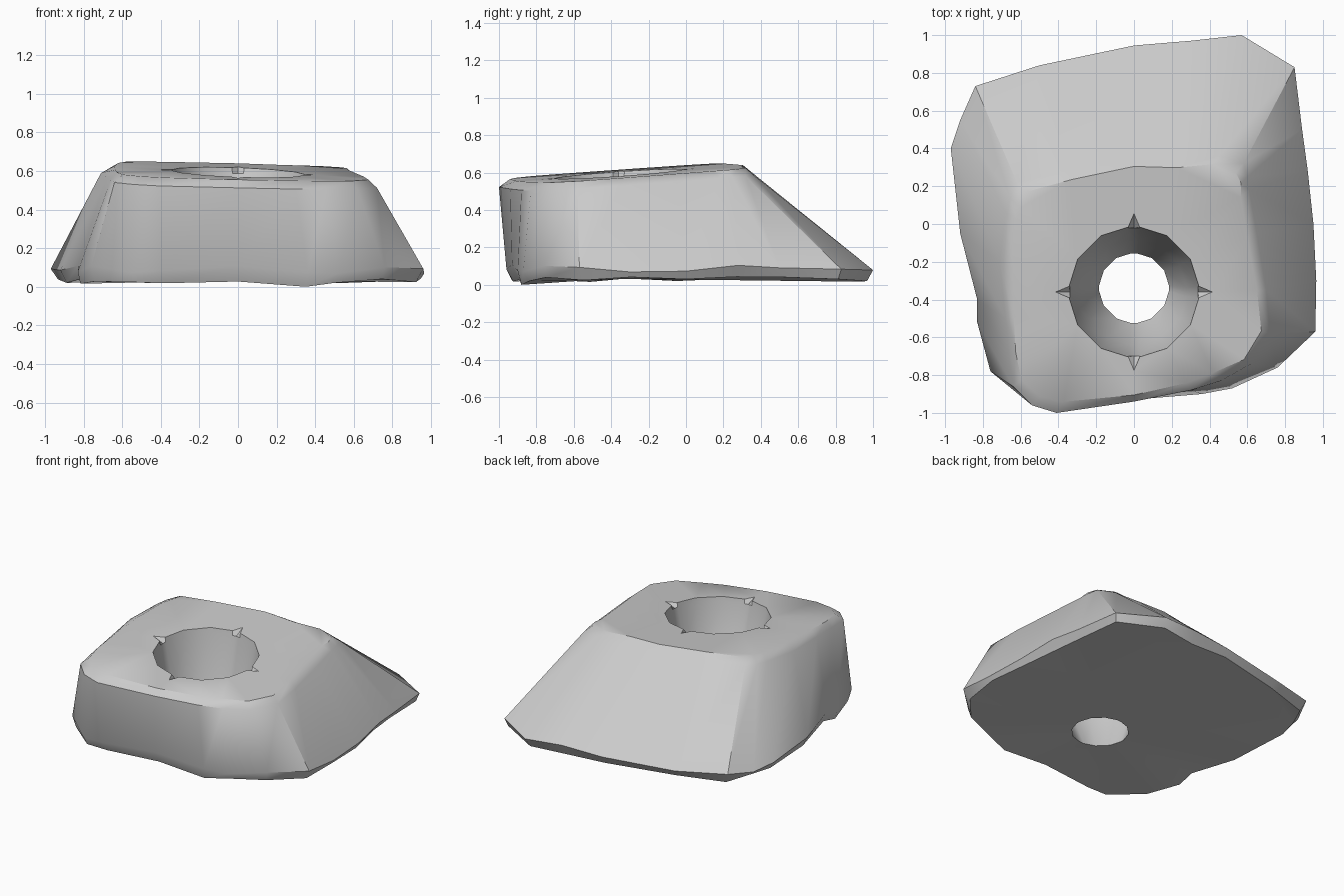
import bpy, bmesh, math, random

if "Cube" in bpy.data.objects:
    bpy.data.objects.remove(bpy.data.objects["Cube"])

random.seed(4)

# Matched outline points: lower rim x, y and upper shoulder x, y
OUTLINE = [
    (-.40, -.96, -.41, -1.0), (0, -.93, 0, -.94), (.36, -.90, .30, -.88),
    (.52, -.87, .46, -.83), (.76, -.76, .62, -.74), (.96, -.57, .72, -.58),
    (.965, -.30, .70, -.35), (.95, 0, .65, -.05), (.92, .28, .61, .18),
    (.89, .50, .60, .25), (.85, .83, .58, .32), (.57, 1.0, .45, .36),
    (.30, .97, .25, .36), (0, .945, 0, .34), (-.50, .84, -.35, .28),
    (-.84, .73, -.62, .22), (-.92, .55, -.66, .14), (-.97, .40, -.68, .06),
    (-.92, -.05, -.71, -.20), (-.83, -.40, -.68, -.50), (-.83, -.52, -.66, -.70),
    (-.76, -.78, -.64, -.86), (-.55, -.95, -.54, -.96),
]
HOLE_X, HOLE_Y = 0, -.36


def top_z(x, y):
    return .618 - .035 * x + .07 * y


bm = bmesh.new()


def ring(points):
    verts = [bm.verts.new(p) for p in points]
    n = len(verts)
    edges = [bm.edges.new((verts[i], verts[(i + 1) % n])) for i in range(n)]
    return verts, edges


def join(a, b):
    n = len(a)
    for i in range(n):
        j = (i + 1) % n
        bm.faces.new((a[i], a[j], b[j], b[i]))


# Chipped base, lower rim, shoulder and top edge
base, low, shoulder, top = [], [], [], []
for i, (x, y, u, v) in enumerate(OUTLINE):
    k = random.uniform(.955, .985)
    base.append((x * k, y * k, 0 if i == 2 else random.uniform(.015, .045)))
    low.append((x, y, random.uniform(.065, .11)))
    shoulder.append((u, v, top_z(u, v) - .04))
    k = random.uniform(.90, .95)
    tx, ty = u * k, HOLE_Y + (v - HOLE_Y) * k
    top.append((tx, ty, top_z(tx, ty)))
outer = [ring(r) for r in (base, low, shoulder, top)]
for a, b in zip(outer, outer[1:]):
    join(a[0], b[0])

# Hole angles, with three close points at each notch
angles = []
for i in range(12):
    a = i * 30
    angles += [(a - 5, 0), (a, .07), (a + 5, 0)] if i % 3 == 0 else [(a, 0)]


def hole_ring(radius, drop=None, z=None, notch=False, cy=HOLE_Y):
    pts = []
    for a, pull in angles:
        r = radius + (pull if notch else 0)
        x = HOLE_X + r * math.cos(math.radians(a))
        y = cy + r * math.sin(math.radians(a))
        pts.append((x, y, top_z(x, y) - drop if z is None else z))
    return ring(pts)


# Tapered hole running through the block
hole = [hole_ring(.345, drop=0, notch=True), hole_ring(.34, drop=.03),
        hole_ring(.28, z=.27), hole_ring(.185, z=.03, cy=-.34)]
for a, b in zip(hole, hole[1:]):
    join(a[0], b[0])

# Top and underside around the hole
bmesh.ops.triangle_fill(bm, use_beauty=True, use_dissolve=False,
                        edges=outer[-1][1] + hole[0][1])
bmesh.ops.triangle_fill(bm, use_beauty=True, use_dissolve=False,
                        edges=outer[0][1] + hole[-1][1])
bmesh.ops.recalc_face_normals(bm, faces=bm.faces[:])

mesh = bpy.data.meshes.new("stone_block")
bm.to_mesh(mesh)
bm.free()
block = bpy.data.objects.new("stone_block", mesh)
bpy.context.collection.objects.link(block)
bpy.context.view_layer.objects.active = block
block.select_set(True)
bpy.ops.object.shade_smooth_by_angle(angle=math.radians(38))
